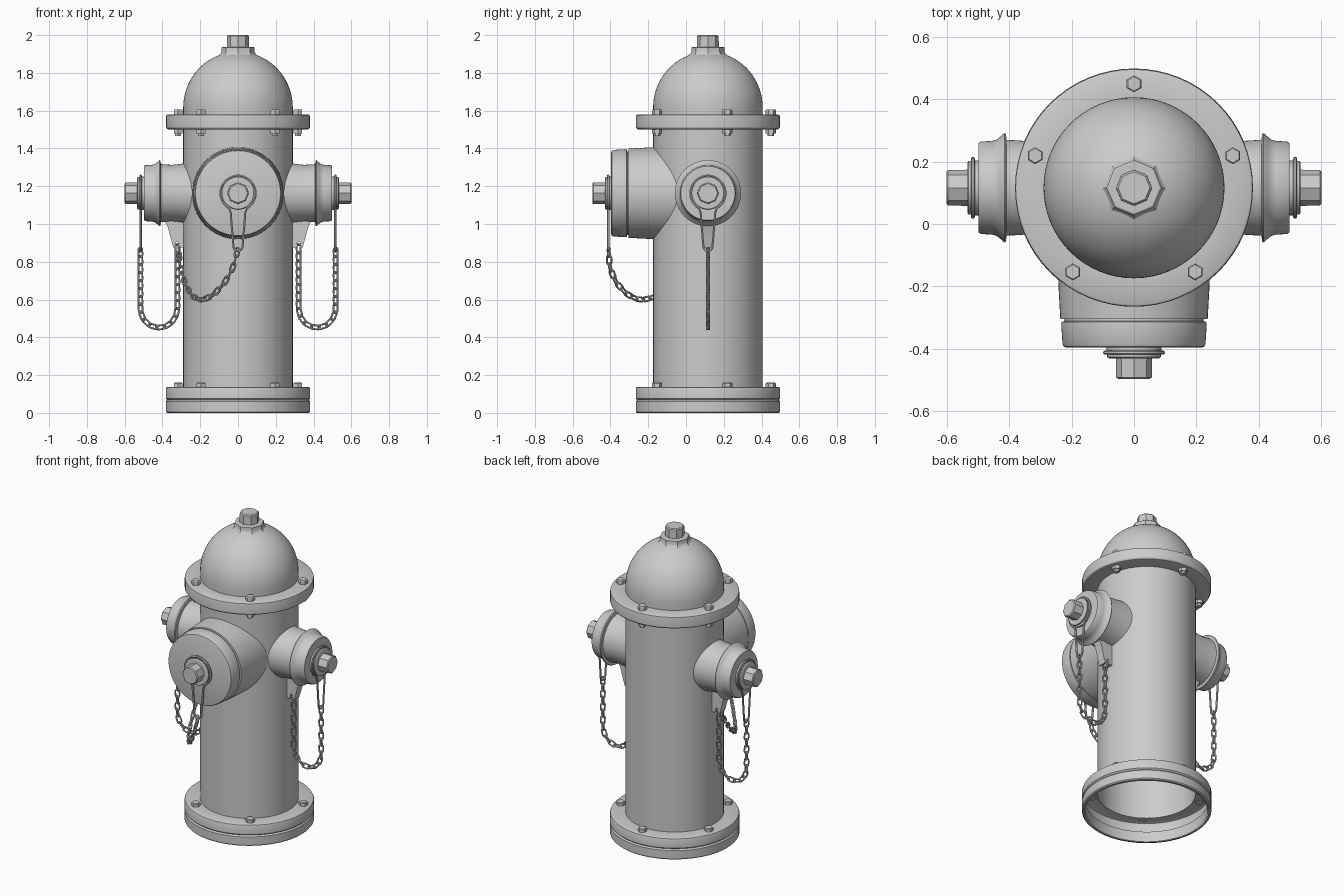
import bpy, bmesh
from math import sin, cos, pi, radians, sqrt
from mathutils import Vector, Matrix

if "Cube" in bpy.data.objects:
    bpy.data.objects.remove(bpy.data.objects["Cube"])

CY, R = 0.116, 0.29          # barrel axis (y) and barrel radius
OUT_Z = 1.163                # outlet height


def finish(name, mesh):
    mesh.shade_smooth()
    mesh.set_sharp_from_angle(angle=radians(32))
    ob = bpy.data.objects.new(name, mesh)
    bpy.context.collection.objects.link(ob)
    return ob


def lathe(name, profile, n=64, mat=None):
    """Revolve (radius, height) points; height None hugs the barrel surface."""
    mat = mat or Matrix.Translation((0, CY, 0))
    bm = bmesh.new()
    rings = []
    for r, h in profile:
        if r == 0:
            rings.append([bm.verts.new((0, 0, h))] * n)
            continue
        ring = []
        for i in range(n):
            u, v = r * cos(2 * pi * i / n), r * sin(2 * pi * i / n)
            ring.append(bm.verts.new((u, v, sqrt(R * R - u * u) if h is None else h)))
        rings.append(ring)
    for a, b in zip(rings, rings[1:]):
        for i in range(n):
            j = (i + 1) % n
            bm.faces.new(list(dict.fromkeys((a[i], a[j], b[j], b[i]))))
    bmesh.ops.recalc_face_normals(bm, faces=bm.faces)
    bm.transform(mat)
    mesh = bpy.data.meshes.new(name)
    bm.to_mesh(mesh)
    bm.free()
    return finish(name, mesh)


def wires(name, loops, r):
    """Closed round wires, all in one mesh."""
    cu = bpy.data.curves.new(name, 'CURVE')
    cu.dimensions = '3D'
    cu.bevel_depth, cu.bevel_resolution = r, 1
    for pts in loops:
        sp = cu.splines.new('POLY')
        sp.points.add(len(pts) - 1)
        for p, q in zip(sp.points, pts):
            p.co = (*q, 1)
        sp.use_cyclic_u = True
    tmp = bpy.data.objects.new(name + "_helper", cu)
    bpy.context.collection.objects.link(tmp)
    bpy.context.view_layer.update()
    mesh = bpy.data.meshes.new_from_object(tmp)
    bpy.data.objects.remove(tmp)
    return finish(name, mesh)


def chain(name, path, normal, pitch=0.042):
    """Links strung along a polyline, twisted alternately."""
    path = [Vector(p) for p in path]
    total = sum((b - a).length for a, b in zip(path, path[1:]))
    count = round(total / pitch)

    def at(s):
        for a, b in zip(path, path[1:]):
            d = (b - a).length
            if s <= d:
                return a.lerp(b, s / d)
            s -= d
        return path[-1]

    loops = []
    for i in range(count):
        p, q = at(total * i / count), at(total * (i + 1) / count)
        d, c = (q - p).normalized(), (p + q) / 2
        w = Matrix.Rotation(radians(30 if i % 2 else -30), 3, d) @ d.cross(Vector(normal)).normalized()
        loop = []
        for k in range(14):
            t = 2 * pi * (k + 0.5) / 14
            off = 0.013 if cos(t) > 0 else -0.013
            loop.append(c + d * (off + 0.0125 * cos(t)) + w * 0.0125 * sin(t))
        loops.append(loop)
    wires(name, loops, 0.0052)


def facing(angle):
    """Frame on the barrel axis: local z points outward, local y up."""
    c, s = cos(angle), sin(angle)
    m = Matrix(((-s, 0, c), (c, 0, s), (0, 1, 0))).to_4x4()
    return Matrix.Translation((0, CY, OUT_Z)) @ m


# Barrel, base rings, upper flange, dome
lathe("barrel", [(R, 0.12), (R, 1.51)])
lathe("base_lower_ring", [(0.365, 0), (0.376, 0), (0.382, 0.006), (0.382, 0.06), (0.374, 0.068), (0.36, 0.068)])
lathe("base_upper_ring", [(0.36, 0), (0.36, 0.068), (0.374, 0.068), (0.382, 0.076), (0.382, 0.128),
                          (0.379, 0.135), (0.372, 0.138), (R, 0.138)])
lathe("upper_flange", [(R, 1.5), (0.365, 1.5), (0.375, 1.503), (0.381, 1.512), (0.381, 1.568),
                       (0.379, 1.576), (0.372, 1.58), (R, 1.58)])
lathe("dome", [(R, 1.575)] + [(R * cos(pi / 2 * i / 20), 1.617 + 0.295 * sin(pi / 2 * i / 20)) for i in range(20)]
      + [(0, 1.912)])
lathe("dome_collar", [(0.105, 1.89), (0.093, 1.902), (0.088, 1.912), (0.088, 1.934), (0.082, 1.938), (0, 1.938)], 8)
lathe("dome_nut", [(0.058, 1.93), (0.057, 1.994), (0.051, 2.0), (0, 2.0)], 8)

# Flange and base bolts
for i in range(5):
    a = pi / 2 + i * 2 * pi / 5
    m = Matrix.Translation((0.333 * cos(a), CY + 0.333 * sin(a), 0)) @ Matrix.Rotation(pi / 6, 4, 'Z')
    lathe(f"flange_bolt_{i}", [(0.027, 1.575), (0.027, 1.602), (0.023, 1.607), (0, 1.607)], 6, m)
    lathe(f"flange_nut_{i}", [(0.027, 1.502), (0.027, 1.48), (0.018, 1.48), (0.018, 1.466), (0, 1.466)], 6, m)
    lathe(f"base_bolt_{i}", [(0.027, 0.135), (0.027, 0.156), (0.023, 0.16), (0, 0.16)], 6, m)


def cap_hardware(name, m, h):
    """Washers, nut and keyhole-shaped chain wire on a cap whose face is at h."""
    lathe(name + "_washer", [(0.088, h - 0.01), (0.088, h + 0.01), (0.07, h + 0.01), (0.07, h + 0.022),
                             (0.086, h + 0.022), (0.086, h + 0.03), (0.08, h + 0.034), (0, h + 0.034)], 40, m)
    lathe(name + "_nut", [(0.058, h + 0.02), (0.057, h + 0.095), (0.051, h + 0.1), (0, h + 0.1)], 8, m)
    arc = [(0.093 * cos(radians(t)), 0.093 * sin(radians(t))) for t in range(-60, 241, 12)]
    tip = [(0.024 * cos(radians(t)), -0.283 + 0.024 * sin(radians(t))) for t in range(180, 361, 30)]
    loop = arc + [(-0.038, -0.105), (-0.036, -0.14)] + tip + [(0.036, -0.14), (0.038, -0.105)]
    wires(name + "_chain_wire", [[m @ Vector((u, v, h + 0.016)) for u, v in loop]], 0.0065)


# Front outlet
front = facing(-pi / 2)
lathe("front_neck", [(0.243, None), (0.241, 0.33), (0.236, 0.42), (0.222, 0.42)], 96, front)
lathe("front_cap", [(0.222, 0.415), (0.222, 0.427), (0.232, 0.43), (0.233, 0.437), (0.229, 0.5),
                    (0.225, 0.509), (0.216, 0.512), (0, 0.512)], 72, front)
cap_hardware("front", front, 0.512)
chain("front_chain", [(0, -0.41, 0.87), (-0.025, -0.405, 0.77), (-0.07, -0.37, 0.69), (-0.13, -0.31, 0.625),
                      (-0.19, -0.24, 0.595), (-0.24, -0.16, 0.615), (-0.28, -0.06, 0.68),
                      (-0.305, 0.03, 0.77), (-0.315, 0.1, 0.88)], (0.86, 0.5, 0))

# Side outlets with hook brackets and hanging chains
for side, s, ang in (("right", 1, 0), ("left", -1, pi)):
    m = facing(ang)
    lathe(side + "_neck", [(0.157, None), (0.15, 0.35), (0.154, 0.412)], 64, m)
    lathe(side + "_cap", [(0.15, 0.408), (0.172, 0.41), (0.175, 0.415), (0.162, 0.43), (0.154, 0.44), (0.15, 0.455),
                          (0.148, 0.49), (0.143, 0.498), (0, 0.5)], 64, m)
    cap_hardware(side, m, 0.5)
    outline = [(0.27, 1.03), (0.395, 1.03), (0.372, 0.985), (0.355, 0.92), (0.342, 0.875), (0.333, 0.875),
               (0.331, 0.9), (0.322, 0.908), (0.313, 0.9), (0.311, 0.875), (0.285, 0.875)]
    bm = bmesh.new()
    f = bm.faces.new([bm.verts.new((s * x, CY - 0.027, z)) for x, z in outline])
    ext = bmesh.ops.extrude_face_region(bm, geom=[f])
    bmesh.ops.translate(bm, vec=(0, 0.054, 0), verts=[v for v in ext['geom'] if isinstance(v, bmesh.types.BMVert)])
    bmesh.ops.recalc_face_normals(bm, faces=bm.faces)
    mesh = bpy.data.meshes.new(side + "_hook_bracket")
    bm.to_mesh(mesh)
    bm.free()
    finish(side + "_hook_bracket", mesh)
    wires(side + "_hook_pin", [[(s * (0.322 + dx), CY + dy, 0.888) for dx, dy in
                               ((-0.012, -0.02), (0.012, -0.02), (0.012, 0.02), (-0.012, 0.02))]], 0.005)
    bottom = [(s * (0.419 + 0.098 * cos(pi * k / 12)), CY, 0.55 - 0.1 * sin(pi * k / 12)) for k in range(13)]
    chain(side + "_chain", [(s * 0.517, CY, 0.87)] + bottom + [(s * 0.321, CY, 0.89)], (0, 1, 0))
